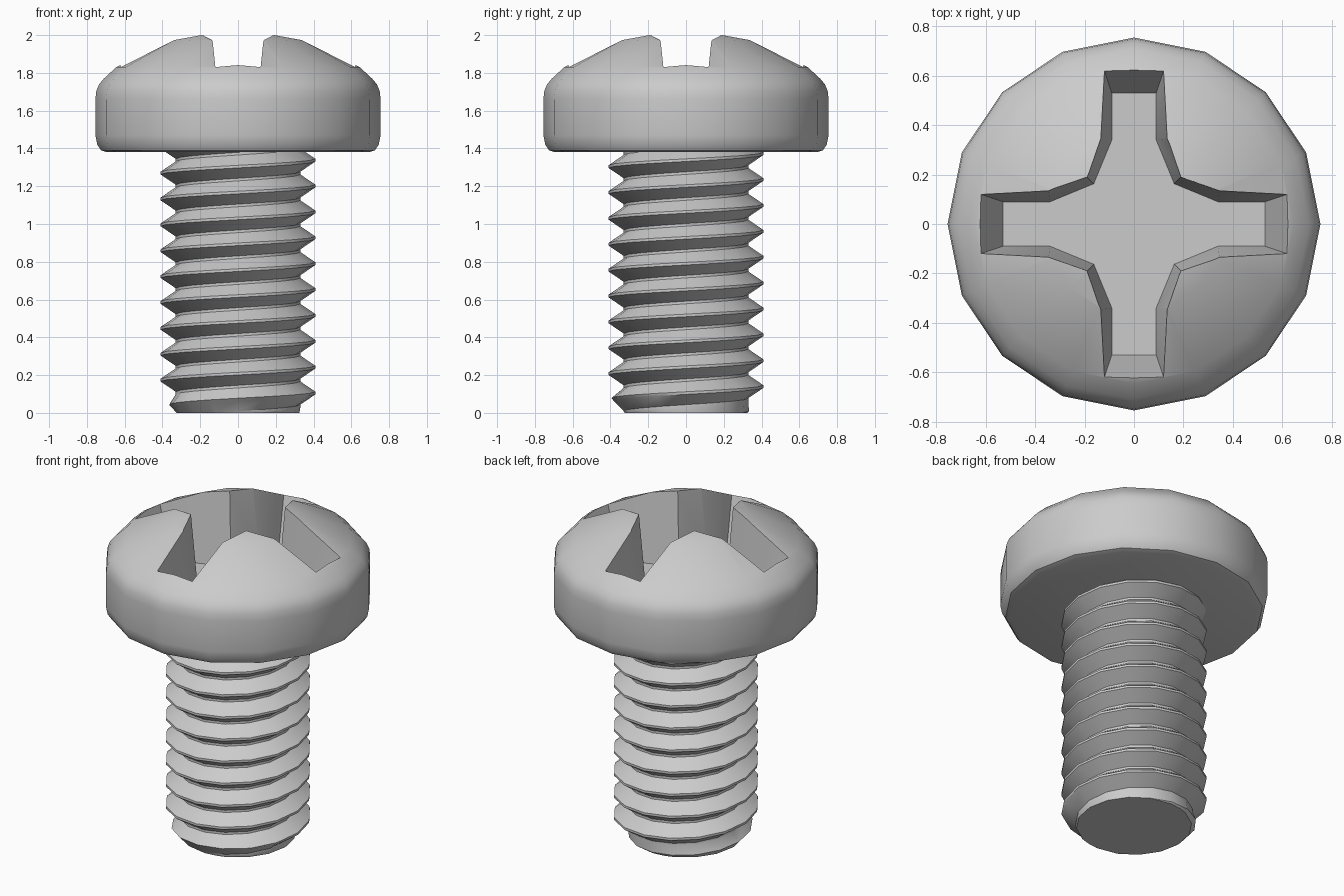
import bpy, bmesh, math

cube = bpy.data.objects.get("Cube")
if cube:
    bpy.data.objects.remove(cube, do_unlink=True)

SIDES = 16
STEP = math.tau / SIDES

steel = bpy.data.materials.new("grey_steel")
steel.use_nodes = True
steel.diffuse_color = (0.6, 0.6, 0.6, 1)
steel.node_tree.nodes["Principled BSDF"].inputs["Base Color"].default_value = (0.6, 0.6, 0.6, 1)


def make_object(name, bm):
    bmesh.ops.remove_doubles(bm, verts=bm.verts, dist=1e-4)
    bmesh.ops.recalc_face_normals(bm, faces=bm.faces)
    mesh = bpy.data.meshes.new(name)
    bm.to_mesh(mesh)
    bm.free()
    mesh.materials.append(steel)
    obj = bpy.data.objects.new(name, mesh)
    bpy.context.collection.objects.link(obj)
    return obj


def select_only(obj):
    bpy.ops.object.select_all(action='DESELECT')
    obj.select_set(True)
    bpy.context.view_layer.objects.active = obj


def smooth(obj):
    select_only(obj)
    bpy.ops.object.shade_smooth_by_angle(angle=math.radians(30))


# Domed head, a revolved profile
profile = [(0, 1.38), (0.695, 1.38), (0.725, 1.39), (0.745, 1.42), (0.755, 1.47),
           (0.755, 1.66), (0.75, 1.705), (0.735, 1.74), (0.71, 1.77),
           (0.645, 1.83), (0.366, 1.973), (0.27, 2.0), (0, 2.04)]
bm = bmesh.new()
pts = [bm.verts.new((r, 0, z)) for r, z in profile]
edges = [bm.edges.new(pair) for pair in zip(pts, pts[1:])]
bmesh.ops.spin(bm, geom=pts + edges, cent=(0, 0, 0), axis=(0, 0, 1),
               angle=math.tau, steps=SIDES, use_duplicate=False)
head = make_object("head", bm)


# Tapered cross-shaped recess, one arm repeated four times
def cross_ring(bm, arm, z):
    ring = []
    for k in range(4):
        c, s = round(math.cos(k * math.pi / 2)), round(math.sin(k * math.pi / 2))
        ring += [bm.verts.new((x * c - y * s, x * s + y * c, z)) for x, y in arm]
    return ring


bm = bmesh.new()
low = cross_ring(bm, [(0.34, -0.09), (0.53, -0.09), (0.53, 0.09), (0.34, 0.09), (0.163, 0.163)], 1.55)
high = cross_ring(bm, [(0.347, -0.143), (0.69, -0.143), (0.69, 0.143), (0.347, 0.143), (0.193, 0.193)], 2.05)
bm.faces.new(low)
bm.faces.new(high)
for i in range(len(low)):
    j = (i + 1) % len(low)
    bm.faces.new((low[i], low[j], high[j], high[i]))
cutter = make_object("recess_cutter", bm)
cutter.hide_render = True

cut = head.modifiers.new("recess", 'BOOLEAN')
cut.operation = 'DIFFERENCE'
cut.solver = 'EXACT'
cut.object = cutter
select_only(head)
bpy.ops.object.modifier_apply(modifier=cut.name)
bpy.data.objects.remove(cutter, do_unlink=True)
smooth(head)

# Threaded shaft, a right-handed helical surface trimmed flat at both ends
PITCH, CREST, ROOT = 0.137, 0.41, 0.33
FLAT = 0.007
thread = [(CREST, -FLAT), (CREST, FLAT), (ROOT, PITCH / 2 - FLAT), (ROOT, PITCH / 2 + FLAT)]
bm = bmesh.new()
columns = []
for i in range(SIDES + 1):
    a = i * STEP
    rise = 0.105 + PITCH * i / SIDES
    columns.append([bm.verts.new((r * math.cos(a), r * math.sin(a), rise + dz + PITCH * turn))
                    for turn in range(-3, 12) for r, dz in thread])
for left, right in zip(columns, columns[1:]):
    for k in range(len(left) - 1):
        bm.faces.new((left[k], right[k], right[k + 1], left[k + 1]))
bmesh.ops.remove_doubles(bm, verts=bm.verts, dist=1e-4)
for height, direction in ((0, -1), (1.39, 1)):
    bmesh.ops.bisect_plane(bm, geom=bm.verts[:] + bm.edges[:] + bm.faces[:], dist=1e-5,
                           plane_co=(0, 0, height), plane_no=(0, 0, direction), clear_outer=True)
    bmesh.ops.holes_fill(bm, edges=[e for e in bm.edges if e.is_boundary and
                                    all(abs(v.co.z - height) < 1e-3 for v in e.verts)], sides=0)
# Tapered tip
for v in bm.verts:
    radius = math.hypot(v.co.x, v.co.y)
    limit = 0.325 + 0.9 * max(v.co.z, 0)
    if radius > limit:
        v.co.x *= limit / radius
        v.co.y *= limit / radius
shaft = make_object("threaded_shaft", bm)
smooth(shaft)
